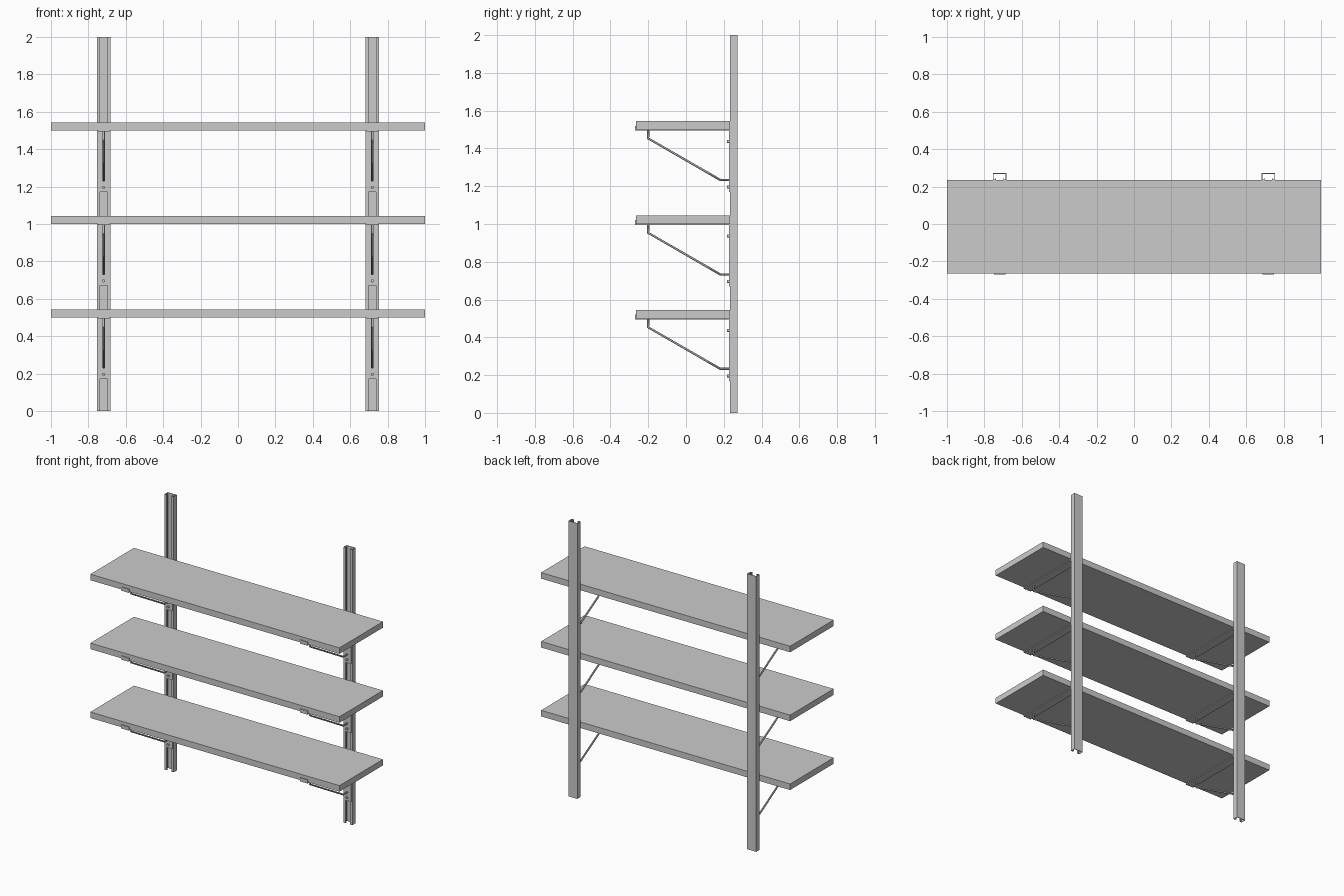
import bpy, bmesh
from math import pi

if "Cube" in bpy.data.objects:
    bpy.data.objects.remove(bpy.data.objects["Cube"])

POST_X = 0.718


def extrude(name, profile, vec, place):
    """Extrude a closed 2D profile, mapped into space by place(a, b), along vec."""
    bm = bmesh.new()
    face = bm.faces.new([bm.verts.new(place(a, b)) for a, b in profile])
    new = bmesh.ops.extrude_face_region(bm, geom=[face])["geom"]
    bmesh.ops.translate(bm, vec=vec, verts=[v for v in new if isinstance(v, bmesh.types.BMVert)])
    bmesh.ops.recalc_face_normals(bm, faces=bm.faces[:])
    mesh = bpy.data.meshes.new(name)
    bm.to_mesh(mesh)
    bm.free()
    obj = bpy.data.objects.new(name, mesh)
    bpy.context.collection.objects.link(obj)
    return obj


def rod(name, points, radius):
    """Round bar bent along a path."""
    curve = bpy.data.curves.new(name, "CURVE")
    curve.dimensions = "3D"
    curve.bevel_depth = radius
    curve.bevel_resolution = 3
    curve.use_fill_caps = True
    spline = curve.splines.new("POLY")
    spline.points.add(len(points) - 1)
    for p, co in zip(spline.points, points):
        p.co = (*co, 1)
    obj = bpy.data.objects.new(name, curve)
    bpy.context.collection.objects.link(obj)
    bpy.ops.object.select_all(action="DESELECT")
    obj.select_set(True)
    bpy.context.view_layer.objects.active = obj
    bpy.ops.object.convert(target="MESH")
    bpy.ops.object.shade_smooth_by_angle()


def bolt(name, x, z):
    bpy.ops.mesh.primitive_cylinder_add(vertices=20, radius=0.008, depth=0.014,
                                        location=(x, 0.223, z), rotation=(pi / 2, 0, 0))
    bpy.context.object.name = name
    bpy.ops.object.shade_smooth_by_angle()


# Lipped channel cross-section, opening towards the front
half = [(0.036, 0.272), (0.036, 0.234), (0.019, 0.234), (0.019, 0.246),
        (0.023, 0.246), (0.023, 0.238), (0.032, 0.238), (0.032, 0.268)]
channel = half + [(-x, y) for x, y in reversed(half)]

# Bracket strip: wall plate, shelf arm and small upturned front lip (y, z from shelf underside)
strip = [(0.234, -0.33), (0.234, 0), (-0.266, 0), (-0.266, 0.02), (-0.271, 0.02),
         (-0.271, -0.006), (0.228, -0.006), (0.228, -0.33)]

for side, x in (("left", -POST_X), ("right", POST_X)):
    extrude(f"{side}_post", channel, (0, 0, 2), lambda a, b: (x + a, b, 0))
    for i, z in enumerate((0.5, 1.0, 1.5), 1):
        tag = f"{side}_{i}"
        # Bent bracket strip
        extrude(f"bracket_{tag}", strip, (0.062, 0, 0), lambda a, b: (x - 0.031, a, z + b))
        # Diagonal brace rod
        rod(f"brace_{tag}", [(x, -0.2, z - 0.003), (x, -0.2, z - 0.047),
                             (x, 0.182, z - 0.267), (x, 0.231, z - 0.267)], 0.0065)
        # Fixing bolts
        bolt(f"upper_bolt_{tag}", x, z - 0.063)
        bolt(f"lower_bolt_{tag}", x, z - 0.304)

# Shelf boards
for i, z in enumerate((0.5, 1.0, 1.5), 1):
    extrude(f"shelf_{i}", [(-1, -0.265), (1, -0.265), (1, 0.234), (-1, 0.234)],
            (0, 0, 0.044), lambda a, b: (a, b, z))
